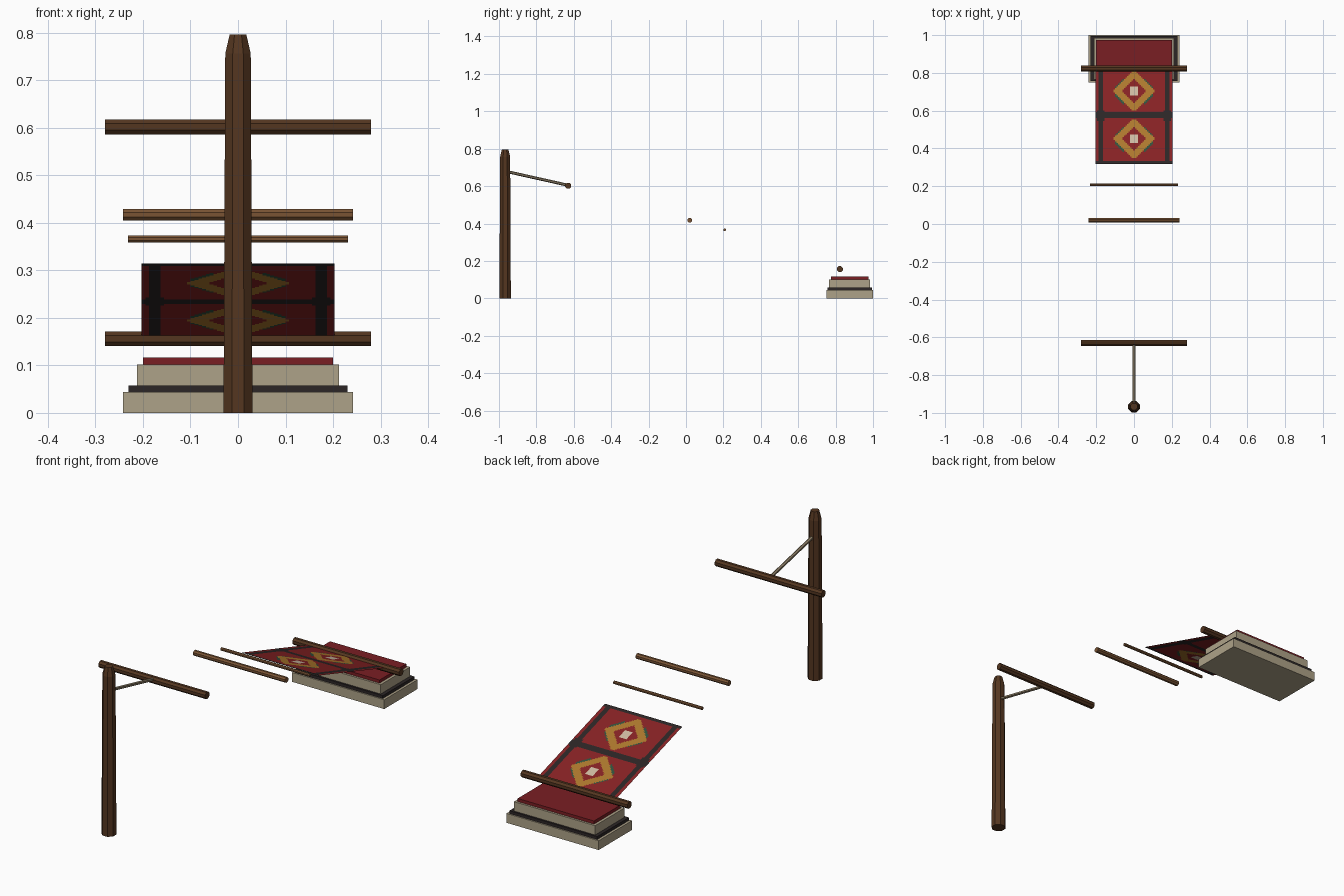
import bpy, bmesh, math
from mathutils import Vector

cube = bpy.data.objects.get("Cube")
if cube:
    bpy.data.objects.remove(cube, do_unlink=True)


def material(name, r, g, b):
    """Flat colour given as 0-255 screen values, stored linear."""
    lin = [((c / 255 + 0.055) / 1.055) ** 2.4 for c in (r, g, b)]
    m = bpy.data.materials.new(name)
    m.use_nodes = True
    m.diffuse_color = (*lin, 1)
    m.node_tree.nodes["Principled BSDF"].inputs["Base Color"].default_value = (*lin, 1)
    return m


dark_wood = material("dark wood", 84, 54, 32)
light_wood = material("light wood", 122, 84, 52)
rope_tan = material("rope tan", 140, 126, 102)
stone = material("pale stone", 174, 162, 136)
charcoal = material("charcoal", 44, 38, 38)
cushion_red = material("cushion red", 122, 30, 35)
weave_red = material("weave red", 136, 34, 36)
ochre = material("ochre", 176, 122, 46)
cream = material("cream", 208, 188, 164)
green = material("deep green", 48, 82, 62)


def make_object(name, bm, *mats):
    mesh = bpy.data.meshes.new(name)
    bm.to_mesh(mesh)
    bm.free()
    for m in mats:
        mesh.materials.append(m)
    obj = bpy.data.objects.new(name, mesh)
    bpy.context.collection.objects.link(obj)
    return obj


def lathe(name, start, end, profile, mat, sides=8):
    """Faceted rod between two points; profile is (fraction, radius) pairs."""
    start, end = Vector(start), Vector(end)
    axis = end - start
    turn = axis.to_track_quat('Z', 'Y')
    bm = bmesh.new()
    rings = []
    for t, r in profile:
        angles = [2 * math.pi * (i + 0.5) / sides for i in range(sides)]
        rings.append([bm.verts.new(start + axis * t + turn @ Vector((r * math.cos(a), r * math.sin(a), 0)))
                      for a in angles])
    for low, high in zip(rings, rings[1:]):
        for i in range(sides):
            j = (i + 1) % sides
            bm.faces.new((low[i], low[j], high[j], high[i]))
    bm.faces.new(rings[0][::-1])
    bm.faces.new(rings[-1])
    return make_object(name, bm, mat)


def crossbar(name, y, z, half, radius, mat):
    return lathe(name, (-half, y, z), (half, y, z), [(0, radius), (1, radius)], mat)


def slab(name, half_x, half_y, low, high, mat):
    bm = bmesh.new()
    bmesh.ops.create_cube(bm, size=1)
    for v in bm.verts:
        v.co = (v.co.x * 2 * half_x, 0.875 + v.co.y * 2 * half_y, low + (v.co.z + 0.5) * (high - low))
    return make_object(name, bm, mat)


# Post with a tapered top, and the cord to the first bar
lathe("post", (0, -0.967, 0), (0, -0.967, 0.796), [(0, 0.033), (0.95, 0.029), (1, 0.019)], dark_wood)
lathe("cord", (0, -0.945, 0.675), (0, -0.632, 0.605), [(0, 0.008), (1, 0.008)], rope_tan, 6)

# Loom bars
crossbar("far_bar", -0.63, 0.602, 0.28, 0.017, dark_wood)
crossbar("heddle_rod", 0.02, 0.417, 0.242, 0.013, light_wood)
crossbar("shed_rod", 0.207, 0.366, 0.232, 0.0075, light_wood)
crossbar("near_bar", 0.823, 0.156, 0.28, 0.017, dark_wood)

# Stepped seat
slab("base_step", 0.242, 0.125, 0, 0.044, stone)
slab("dark_step", 0.23, 0.119, 0.044, 0.058, charcoal)
slab("upper_step", 0.213, 0.11, 0.058, 0.102, stone)
slab("cushion", 0.2, 0.1, 0.102, 0.117, cushion_red)


def weave_colour(x, y):
    """Material slot: red, charcoal, ochre, cream, green."""
    side = abs(x)
    band = abs(y - 0.575)
    if y < 0.335 or band < 0.015:
        return 1
    if 0.165 < side < 0.185 or (0.155 < side < 0.197 and band < 0.028):
        return 1
    v = min(abs(y - 0.45), abs(y - 0.703))
    d = side + v
    if max(side, v) < 0.023:
        return 3
    if 0.062 < d < 0.112 and max(side, v) < 0.104:
        return 2
    if 0.112 < d < 0.122 and 0.05 < side < 0.1:
        return 4
    return 0


# Woven cloth: a sloping sheet of small cells coloured by the pattern rule
columns, rows = 51, 64
bm = bmesh.new()
grid = [[bm.verts.new((0.203 * (2 * i / columns - 1), 0.317 + 0.506 * j / rows, 0.314 - 0.156 * j / rows))
         for i in range(columns + 1)] for j in range(rows + 1)]
for j in range(rows):
    for i in range(columns):
        face = bm.faces.new((grid[j][i], grid[j][i + 1], grid[j + 1][i + 1], grid[j + 1][i]))
        centre = face.calc_center_median()
        face.material_index = weave_colour(centre.x, centre.y)
make_object("woven_cloth", bm, weave_red, charcoal, ochre, cream, green)
